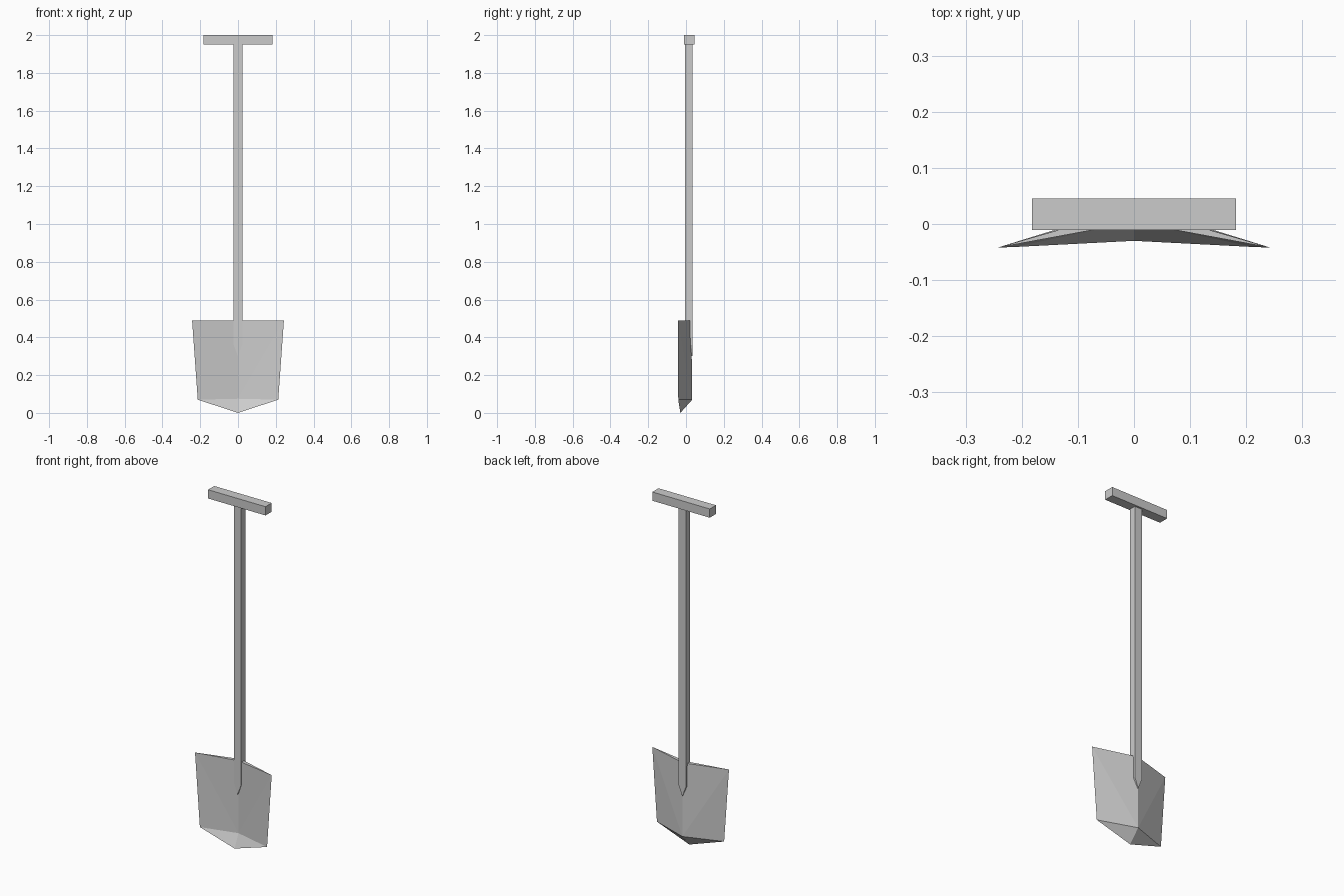
import bpy
import bmesh

if "Cube" in bpy.data.objects:
    bpy.data.objects.remove(bpy.data.objects["Cube"], do_unlink=True)

GREY = (0.6, 0.6, 0.6, 1.0)
grey = bpy.data.materials.new("plain grey")
grey.use_nodes = True
grey.diffuse_color = GREY
grey.node_tree.nodes["Principled BSDF"].inputs["Base Color"].default_value = GREY


def make_object(name, bm):
    bmesh.ops.recalc_face_normals(bm, faces=bm.faces)
    mesh = bpy.data.meshes.new(name)
    bm.to_mesh(mesh)
    bm.free()
    mesh.materials.append(grey)
    obj = bpy.data.objects.new(name, mesh)
    bpy.context.collection.objects.link(obj)
    return obj


def extruded_outline(name, outline, y_front, y_back):
    """Extrude an x/z outline from front to back."""
    bm = bmesh.new()
    face = bm.faces.new([bm.verts.new((x, y_front, z)) for x, z in outline])
    result = bmesh.ops.extrude_face_region(bm, geom=[face])
    moved = [v for v in result["geom"] if isinstance(v, bmesh.types.BMVert)]
    bmesh.ops.translate(bm, verts=moved, vec=(0, y_back - y_front, 0))
    return make_object(name, bm)


# Crossbar grip
grip = [(-0.182, 1.95), (0.182, 1.95), (0.182, 2.0), (-0.182, 2.0)]
extruded_outline("grip", grip, -0.011, 0.045)

# Square shaft, narrowing to a wedge where it joins the blade
shaft = [(-0.023, 1.95), (-0.023, 0.36), (0, 0.30), (0.023, 0.36), (0.023, 1.95)]
extruded_outline("shaft", shaft, -0.004, 0.034)

# Folded blade: two wings meeting at a thick centre ridge, with a turned-in tip
bm = bmesh.new()
front_top = bm.verts.new((0, 0.003, 0.49))
front_low = bm.verts.new((0, 0.004, 0.075))
back_top = bm.verts.new((0, 0.028, 0.49))
back_low = bm.verts.new((0, 0.033, 0.07))
tip = bm.verts.new((0, -0.03, 0.0))
for side in (-1, 1):
    corner_top = bm.verts.new((side * 0.243, -0.042, 0.49))
    corner_low = bm.verts.new((side * 0.213, -0.041, 0.07))
    bm.faces.new((front_top, corner_top, front_low))
    bm.faces.new((corner_top, corner_low, front_low))
    bm.faces.new((back_top, back_low, corner_top))
    bm.faces.new((back_low, corner_low, corner_top))
    bm.faces.new((front_low, corner_low, tip))
    bm.faces.new((back_low, tip, corner_low))
    bm.faces.new((front_top, back_top, corner_top))
make_object("blade", bm)
